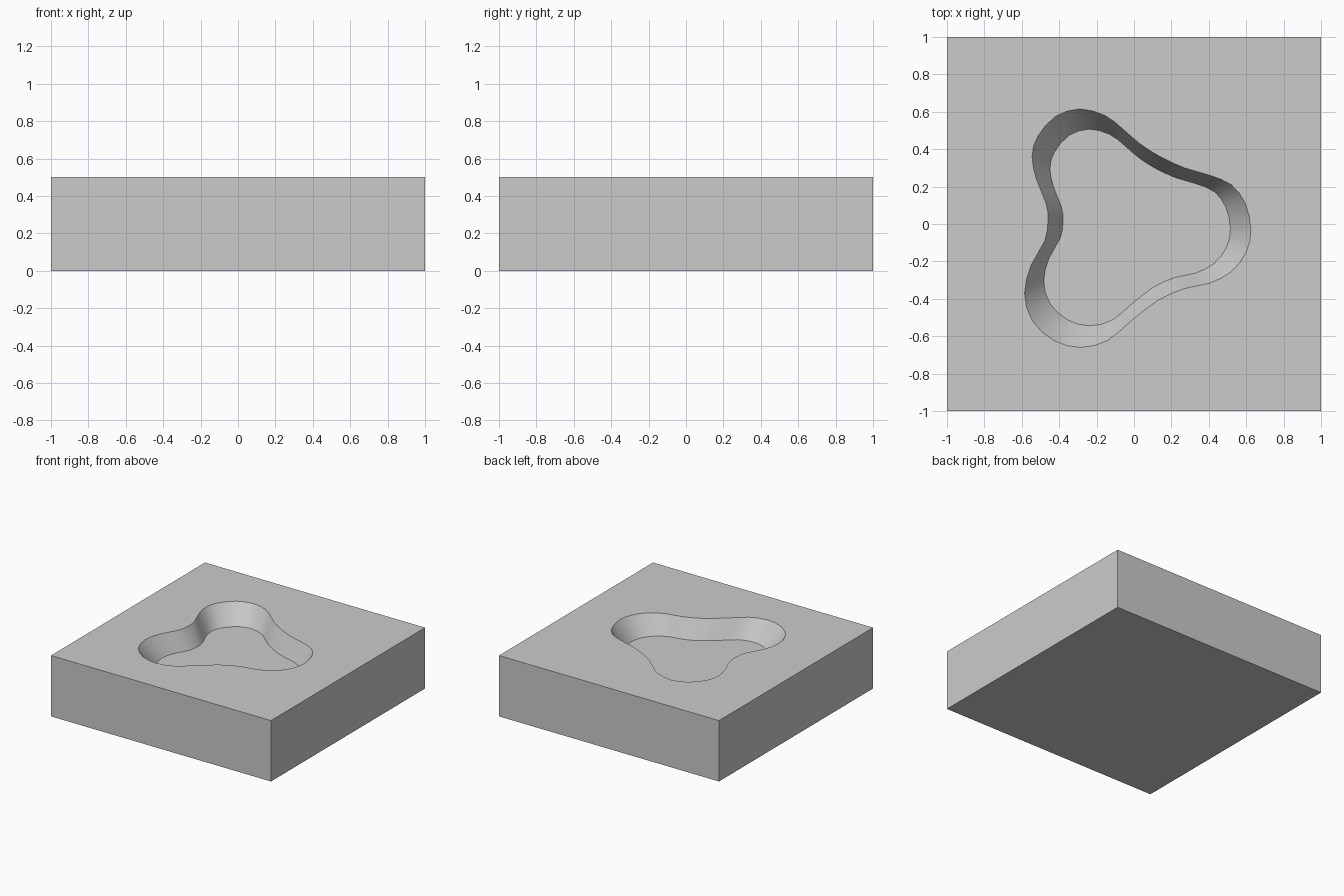
import bpy, bmesh
from mathutils import Vector

if "Cube" in bpy.data.objects:
    bpy.data.objects.remove(bpy.data.objects["Cube"])

HEIGHT, DEPTH, FLOOR_SCALE = 0.5, 0.15, 0.825

# Rim of the three-lobed pocket, counter-clockwise from the right lobe
RIM = [(.625, -.03), (.595, .11), (.52, .21), (.40, .262), (.27, .30), (.14, .36),
       (.03, .43), (-.06, .508), (-.155, .58), (-.29, .615), (-.42, .575),
       (-.515, .468), (-.545, .36), (-.52, .235), (-.47, .11), (-.46, .02),
       (-.477, -.09), (-.55, -.22), (-.585, -.37), (-.545, -.515), (-.43, -.622),
       (-.285, -.66), (-.14, -.622), (-.02, -.522), (.125, -.41), (.27, -.345),
       (.40, -.318), (.52, -.255), (.60, -.15)]


def smooth_loop(points, steps=2):
    """Closed Catmull-Rom curve through the points."""
    pts = [Vector(p) for p in points]
    n, out = len(pts), []
    for i in range(n):
        a, b, c, d = (pts[(i + k) % n] for k in (-1, 0, 1, 2))
        for s in range(steps):
            t = s / steps
            out.append(0.5 * (2 * b + (c - a) * t + (2 * a - 5 * b + 4 * c - d) * t ** 2
                              + (3 * b - a - 3 * c + d) * t ** 3))
    return out


# Square block
bpy.ops.mesh.primitive_cube_add(size=1, location=(0, 0, HEIGHT / 2))
block = bpy.context.object
block.name = "block_with_pocket"
block.scale = (2, 2, HEIGHT)
bpy.ops.object.transform_apply(location=True, scale=True)

# Tapered pocket cutter, continued past the top face at the same slope
loop = smooth_loop(RIM)
bm = bmesh.new()
rings = [[bm.verts.new((p.x * s, p.y * s, z)) for p in loop]
         for s, z in ((FLOOR_SCALE, HEIGHT - DEPTH), (2 - FLOOR_SCALE, HEIGHT + DEPTH))]
n = len(loop)
for i in range(n):
    j = (i + 1) % n
    bm.faces.new((rings[0][i], rings[0][j], rings[1][j], rings[1][i]))
bm.faces.new(rings[0][::-1])
bm.faces.new(rings[1])
bmesh.ops.recalc_face_normals(bm, faces=bm.faces)
mesh = bpy.data.meshes.new("pocket_cutter")
bm.to_mesh(mesh)
bm.free()
cutter = bpy.data.objects.new("pocket_cutter", mesh)
bpy.context.collection.objects.link(cutter)
cutter.hide_render = True

# Cut the pocket and smooth its wall
mod = block.modifiers.new("pocket", 'BOOLEAN')
mod.operation = 'DIFFERENCE'
mod.solver = 'EXACT'
mod.object = cutter
bpy.context.view_layer.objects.active = block
bpy.ops.object.modifier_apply(modifier=mod.name)
bpy.data.objects.remove(cutter)
bpy.ops.object.shade_smooth_by_angle()
